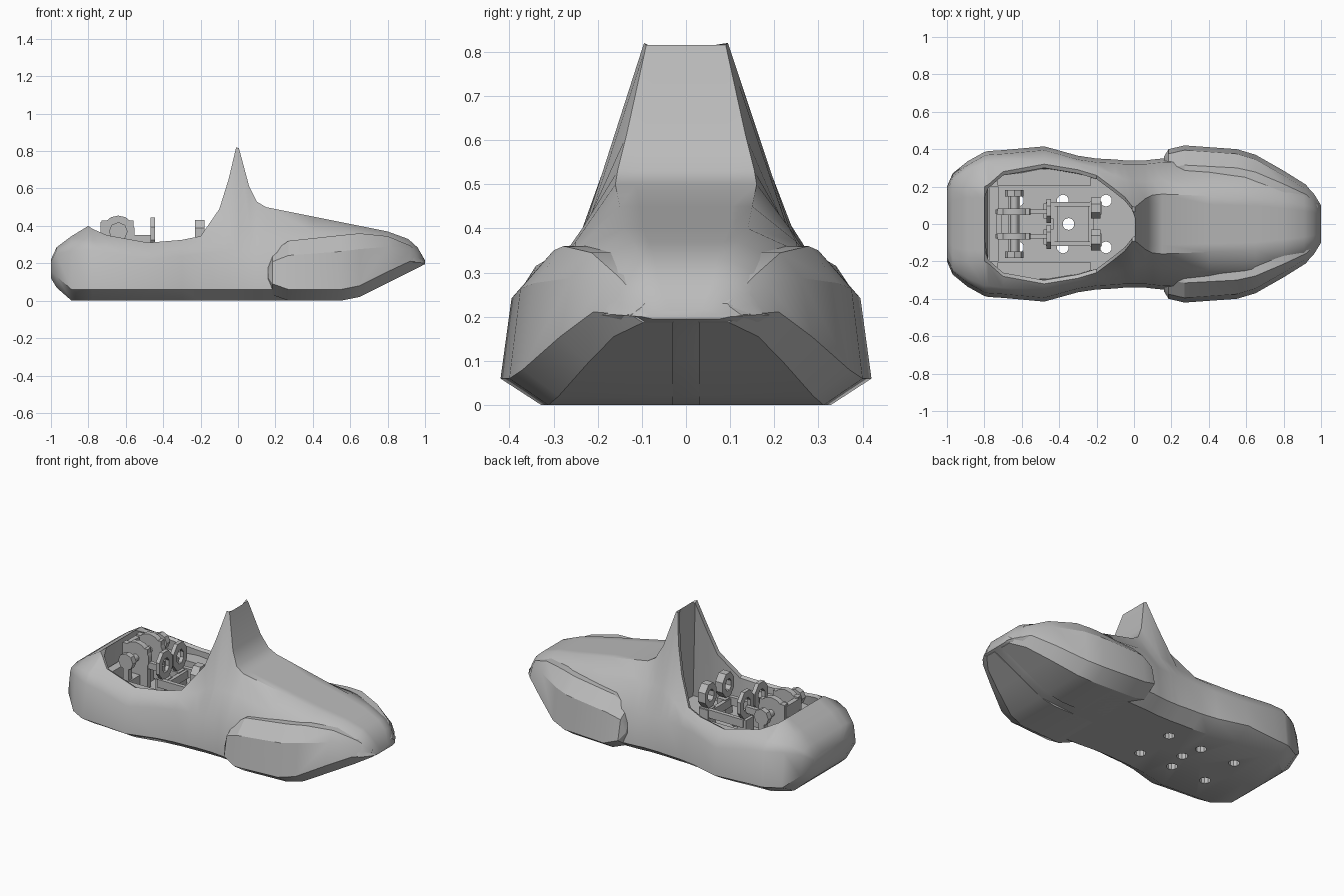
import bpy, bmesh, math
from mathutils import Matrix, Vector

if "Cube" in bpy.data.objects:
    bpy.data.objects.remove(bpy.data.objects["Cube"], do_unlink=True)

grey = bpy.data.materials.new("plain_grey")
grey.use_nodes = True
grey.diffuse_color = (0.5, 0.5, 0.5, 1)
grey.node_tree.nodes["Principled BSDF"].inputs["Base Color"].default_value = (0.5, 0.5, 0.5, 1)

FLOOR = 0.18


def finish(name, bm, smooth=None):
    """Turn a bmesh into a linked, coloured object."""
    bmesh.ops.recalc_face_normals(bm, faces=bm.faces[:])
    mesh = bpy.data.meshes.new(name)
    bm.to_mesh(mesh)
    bm.free()
    mesh.materials.append(grey)
    obj = bpy.data.objects.new(name, mesh)
    bpy.context.collection.objects.link(obj)
    bpy.ops.object.select_all(action="DESELECT")
    obj.select_set(True)
    bpy.context.view_layer.objects.active = obj
    if smooth:
        bpy.ops.object.shade_smooth_by_angle(angle=math.radians(smooth))
    return obj


def loft(name, rings, smooth):
    """Skin closed rings of equal length and cap both ends."""
    bm = bmesh.new()
    loops = [[bm.verts.new(p) for p in ring] for ring in rings]
    count = len(loops[0])
    for a, b in zip(loops, loops[1:]):
        for i in range(count):
            j = (i + 1) % count
            bm.faces.new((a[i], a[j], b[j], b[i]))
    bm.faces.new(loops[0])
    bm.faces.new(loops[-1])
    return finish(name, bm, smooth)


def box(name, centre, size):
    bm = bmesh.new()
    bmesh.ops.create_cube(bm, size=1, matrix=Matrix.Translation(centre) @ Matrix.Diagonal((*size, 1)))
    return finish(name, bm)


def add_disc(bm, centre, radius, depth, axis, sides):
    turn = Vector((0, 0, 1)).rotation_difference(Vector(axis)).to_matrix().to_4x4()
    bmesh.ops.create_cone(bm, cap_ends=True, segments=sides, radius1=radius, radius2=radius,
                          depth=depth, matrix=Matrix.Translation(centre) @ turn)


def disc(name, centre, radius, depth, axis=(0, 1, 0), sides=12):
    bm = bmesh.new()
    add_disc(bm, centre, radius, depth, axis, sides)
    return finish(name, bm, 35)


def side_name(s):
    return "left" if s > 0 else "right"


# Hull: half sections from the keel round to the deck or cockpit floor
def hull_ring(x, keel, width, side_z, shoulder_y, shoulder_z, rim_y, rim_z, is_open):
    low = keel + min(0.06, (side_z - keel) / 2)
    keel_y = width * (0.66 if x < -0.85 else 0.76)
    half = [(x, 0, keel), (x, keel_y, keel), (x, width, low), (x, width - 0.02, side_z),
            (x, shoulder_y, shoulder_z), (x, rim_y, rim_z)]
    if is_open:
        # the cavity runs forward under the windscreen
        deep = x + (0.08 if x > -0.04 else 0)
        half += [(x, rim_y - 0.02, rim_z - 0.01), (deep, shoulder_y - 0.06, FLOOR), (deep, 0, FLOOR)]
    else:
        half += [(x, rim_y * k, rim_z) for k in (0.7, 0.35, 0)]
    return half + [(px, -py, pz) for px, py, pz in half[-2:0:-1]]


# x, keel, half width, side top, shoulder y, shoulder z, rim y, rim z
tail = [
    (-1.0, 0.12, 0.2, 0.2, 0.175, 0.21, 0.1, 0.22),
    (-0.97, 0.07, 0.27, 0.25, 0.24, 0.27, 0.18, 0.285),
    (-0.89, 0, 0.335, 0.27, 0.29, 0.31, 0.2, 0.345),
    (-0.8, 0, 0.385, 0.27, 0.33, 0.32, 0.2, 0.4),
]
cockpit = [
    (-0.78, 0, 0.39, 0.27, 0.33, 0.32, 0.21, 0.385),
    (-0.7, 0, 0.395, 0.26, 0.34, 0.315, 0.28, 0.35),
    (-0.48, 0, 0.415, 0.22, 0.35, 0.28, 0.32, 0.31),
    (-0.3, 0, 0.365, 0.24, 0.325, 0.29, 0.29, 0.325),
    (-0.2, 0, 0.35, 0.25, 0.3, 0.31, 0.26, 0.345),
    (-0.1, 0, 0.345, 0.26, 0.26, 0.35, 0.185, 0.49),
    (-0.05, 0, 0.34, 0.26, 0.24, 0.385, 0.145, 0.65),
    (-0.01, 0, 0.34, 0.26, 0.23, 0.4, 0.095, 0.82),
]
nose = [
    (0.005, 0, 0.34, 0.26, 0.23, 0.4, 0.09, 0.815),
    (0.06, 0, 0.34, 0.26, 0.225, 0.4, 0.135, 0.61),
    (0.1, 0, 0.345, 0.26, 0.23, 0.4, 0.155, 0.53),
    (0.15, 0, 0.35, 0.26, 0.235, 0.4, 0.16, 0.5),
    (0.4, 0, 0.36, 0.25, 0.25, 0.37, 0.15, 0.45),
    (0.65, 0.02, 0.33, 0.25, 0.25, 0.35, 0.14, 0.4),
    (0.8, 0.1, 0.27, 0.26, 0.2, 0.33, 0.12, 0.37),
    (0.91, 0.155, 0.21, 0.25, 0.17, 0.29, 0.1, 0.33),
    (0.96, 0.18, 0.165, 0.23, 0.13, 0.255, 0.09, 0.285),
    (1.0, 0.195, 0.1, 0.205, 0.075, 0.21, 0.05, 0.215),
]
rings = [hull_ring(*s, False) for s in tail]
rings += [hull_ring(*s, True) for s in cockpit]
rings += [hull_ring(*s, False) for s in nose]
hull = loft("hull", rings, 35)

# Round drain holes through the floor
bm = bmesh.new()
spots = [(x, s * 0.125) for x in (-0.62, -0.38, -0.15) for s in (-1, 1)] + [(-0.35, 0)]
for x, y in spots:
    add_disc(bm, (x, y, 0.1), 0.032, 0.4, (0, 0, 1), 10)
cutter = finish("hole_cutter", bm)
cutter.hide_render = True
holes = hull.modifiers.new("holes", "BOOLEAN")
holes.operation = "DIFFERENCE"
holes.solver = "EXACT"
holes.object = cutter
bpy.context.view_layer.objects.active = hull
bpy.ops.object.modifier_apply(modifier=holes.name)
bpy.data.objects.remove(cutter, do_unlink=True)

# Front fenders: x, bottom, outer y, top
fender = [
    (0.16, 0.08, 0.36, 0.2),
    (0.185, 0.03, 0.4, 0.26),
    (0.27, 0, 0.42, 0.32),
    (0.55, 0, 0.4, 0.35),
    (0.65, 0.02, 0.37, 0.36),
    (0.8, 0.095, 0.285, 0.345),
    (0.92, 0.155, 0.21, 0.295),
    (0.985, 0.187, 0.125, 0.23),
]
for s in (-1, 1):
    rings = []
    for x, bottom, outer, top in fender:
        low = bottom + min(0.06, (top - bottom) * 0.4)
        high = low + 0.7 * (top - low)
        shape = [(0.03, bottom), (outer * 0.78, bottom), (outer, low),
                 (outer - 0.025, high), (outer * 0.75, top), (0.03, top)]
        rings.append([(x, s * y, z) for y, z in shape])
    loft(side_name(s) + "_front_fender", rings, 28)

# Cockpit ledges beside the mechanism
for s in (-1, 1):
    box(side_name(s) + "_ledge", (-0.48, s * 0.25, 0.23), (0.5, 0.09, 0.08))
box("rear_ledge", (-0.75, 0, 0.24), (0.05, 0.4, 0.1))

# Rear mechanism: axle, rocker discs, end bolts and arms
disc("axle", (-0.64, 0, 0.36), 0.022, 0.34)
box("axle_base", (-0.64, 0, 0.22), (0.06, 0.36, 0.08))
for s in (-1, 1):
    side = side_name(s)
    disc(side + "_rocker", (-0.64, s * 0.065, 0.365), 0.09, 0.035, sides=14)
    box(side + "_rocker_foot", (-0.645, s * 0.065, 0.31), (0.17, 0.035, 0.24))
    disc(side + "_end_bolt", (-0.64, s * 0.165, 0.37), 0.05, 0.035, sides=8)
    box(side + "_bolt_post", (-0.64, s * 0.165, 0.27), (0.04, 0.03, 0.16))
    box(side + "_arm", (-0.6, s * 0.065, 0.33), (0.28, 0.025, 0.04))
box("rear_crossbar", (-0.72, 0, 0.38), (0.03, 0.15, 0.08))

# Seat frame: rails and cross bars
for s in (-1, 1):
    box(side_name(s) + "_rail", (-0.32, s * 0.105, 0.26), (0.3, 0.025, 0.05))
for place, x in (("rear", -0.42), ("front", -0.23)):
    box(place + "_seat_crossbar", (x, 0, 0.25), (0.025, 0.2, 0.05))


# Upright eight-sided brackets, each with an open centre
def bracket(name, x, y, z, radius, thick):
    bm = bmesh.new()
    corners = []
    for px, r in ((-thick, radius), (-thick, radius * 0.5), (thick, radius * 0.5), (thick, radius)):
        corners.append([bm.verts.new((x + px, y + r * math.cos(a), z + 1.3 * r * math.sin(a)))
                        for a in (math.pi * (k + 0.5) / 4 for k in range(8))])
    for a, b in zip(corners, corners[1:] + corners[:1]):
        for i in range(8):
            j = (i + 1) % 8
            bm.faces.new((a[i], a[j], b[j], b[i]))
    return finish(name, bm)


for s in (-1, 1):
    side = side_name(s)
    bracket(side + "_rear_bracket", -0.455, s * 0.07, 0.36, 0.07, 0.012)
    box(side + "_rear_bracket_foot", (-0.455, s * 0.07, 0.23), (0.06, 0.08, 0.1))
    bracket(side + "_front_bracket", -0.205, s * 0.085, 0.36, 0.06, 0.025)
    box(side + "_front_bracket_foot", (-0.205, s * 0.085, 0.23), (0.06, 0.07, 0.1))
